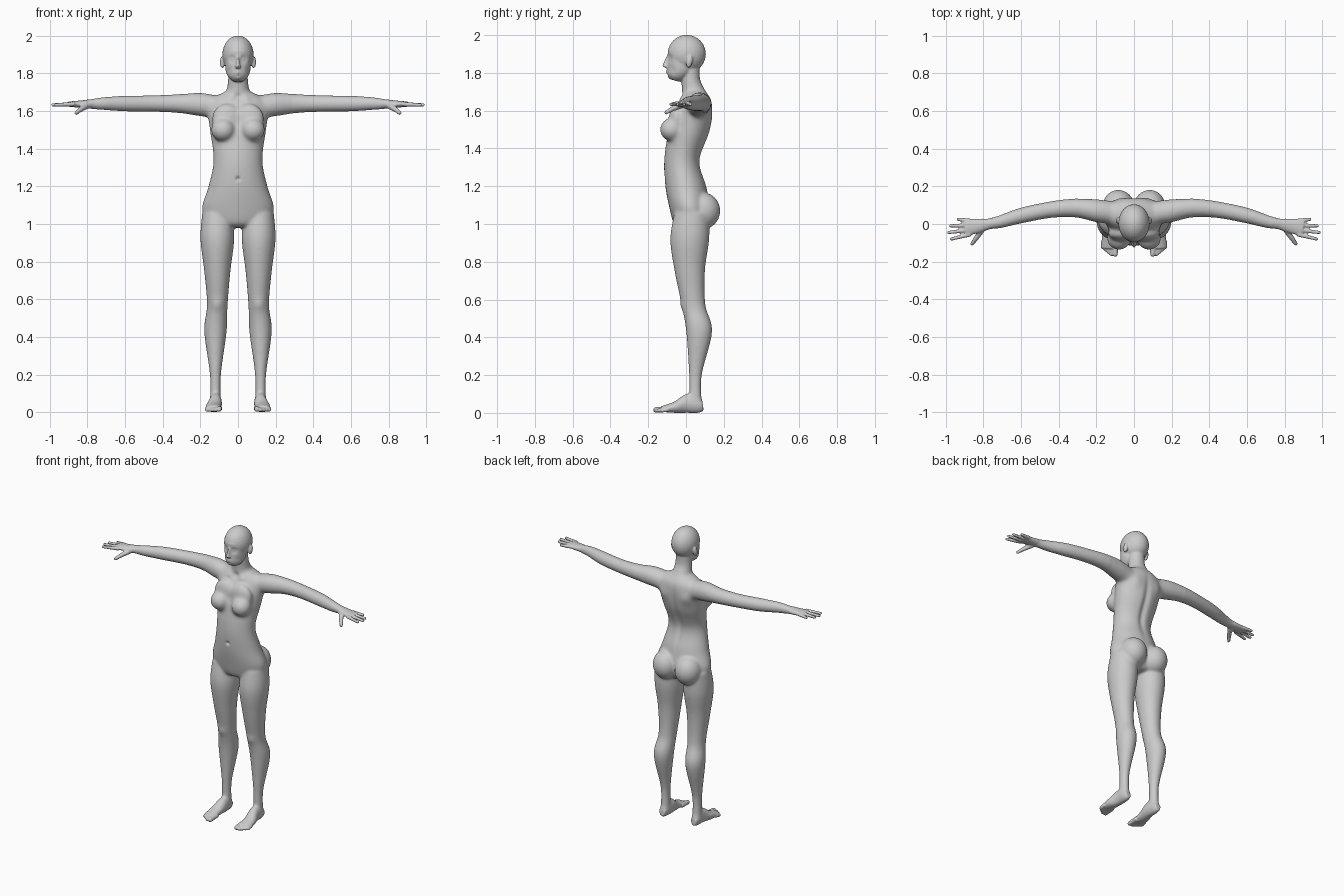
import bpy
import bmesh
from math import cos, sin, pi, exp
from mathutils import Vector, Matrix

cube = bpy.data.objects.get("Cube")
if cube:
    bpy.data.objects.remove(cube, do_unlink=True)

bm = bmesh.new()
SIDES = 32
STEPS = 6


def spline(rows):
    """Catmull-Rom interpolation through rows of numbers."""
    last = len(rows) - 1
    for i in range(last):
        before, start, end, after = (rows[min(max(i + k, 0), last)] for k in (-1, 0, 1, 2))
        for step in range(STEPS):
            t = step / STEPS
            blended = []
            for a, b, c, d in zip(before, start, end, after):
                slope_in, slope_out = (c - a) / 2, (d - b) / 2
                bend = 3 * (c - b) - 2 * slope_in - slope_out
                twist = slope_in + slope_out - 2 * (c - b)
                blended.append(b + t * (slope_in + t * (bend + t * twist)))
            yield blended
    yield rows[last]


def tube(rows, depth_ratio=1.0):
    """Oval skin along a path; each row is x, y, z, half width and maybe half depth."""
    rows = [row if len(row) > 4 else (*row, row[-1] * depth_ratio) for row in rows]
    way = (Vector(rows[-1][:3]) - Vector(rows[0][:3])).normalized()
    upright = abs(way.z) > max(abs(way.x), abs(way.y))
    reference = Vector((0, 1, 0)) if upright else Vector((0, 0, 1))
    side = way.cross(reference).normalized()
    up = side.cross(way)
    loops = []
    for x, y, z, width, depth in spline(rows):
        center = Vector((x, y, z))
        angles = [2 * pi * i / SIDES for i in range(SIDES)]
        loops.append([bm.verts.new(center + side * width * cos(a) + up * depth * sin(a)) for a in angles])
    for near, far in zip(loops, loops[1:]):
        for i in range(SIDES):
            bm.faces.new((near[i - 1], near[i], far[i], far[i - 1]))
    bm.faces.new(loops[0])
    bm.faces.new(loops[-1])


def ellipsoid(center, radii, tilt=0.0):
    matrix = Matrix.Translation(center) @ Matrix.Rotation(tilt, 4, 'X') @ Matrix.Diagonal((*radii, 1))
    bmesh.ops.create_uvsphere(bm, u_segments=SIDES, v_segments=SIDES // 2, radius=1, matrix=matrix)


def digit(points, radius, taper):
    """Finger or toe that narrows to a round tip."""
    last = len(points) - 1
    sizes = [radius * (1 - (1 - taper) * i / last) for i in range(len(points))]
    tube([(*point, size) for point, size in zip(points, sizes)])
    ellipsoid(points[-1], [sizes[-1]] * 3)


# Leg, from hip to ankle
tube([(.11, .03, 1.06, .08), (.11, .02, .92, .09), (.11, .02, .75, .07), (.11, .04, .57, .055),
      (.12, .07, .43, .06), (.12, .05, .2, .03), (.12, .05, .05, .03)], depth_ratio=1.15)

# Foot and toes
tube([(.12, .09, .04, .02, .03), (.12, .06, .05, .03, .05), (.12, 0, .05, .035, .05),
      (.13, -.06, .03, .04, .03), (.13, -.13, .02, .04, .015)])
digit([(.1, -.09, .02), (.1, -.16, .016)], .016, .9)
for i in range(4):
    x = .12 + .015 * i
    tip = -.16 + .012 * i
    digit([(x, -.09, .02), (x, tip, .012)], .012, .9)

# Arm and palm
tube([(.1, .06, 1.62, .06), (.2, .07, 1.635, .063), (.32, .085, 1.64, .05), (.45, .075, 1.64, .044),
      (.6, .045, 1.64, .042), (.72, .01, 1.64, .034), (.79, 0, 1.637, .026)])
tube([(.77, 0, 1.64, .03, .025), (.83, -.01, 1.637, .038, .02), (.9, -.02, 1.637, .045, .014)])

# Fingers and thumb
for i, reach in enumerate((.97, .985, .975, .935)):
    base = -.055 + .024 * i
    tip = -.08 + .035 * i
    knuckle = Vector((.87, base, 1.637))
    end = Vector((reach, tip, 1.633))
    digit([knuckle, (knuckle + end) / 2, end], .012, .75)
digit([(.8, -.02, 1.63), (.835, -.07, 1.61), (.86, -.105, 1.59)], .017, .6)

# Buttock, breast, upper chest and ear
ellipsoid((.083, .09, 1.07), (.086, .092, .097))
ellipsoid((.08, -.077, 1.5), (.065, .062, .062))
ellipsoid((.06, -.05, 1.56), (.08, .04, .08))
ellipsoid((.083, .018, 1.86), (.013, .017, .033), tilt=-.2)

# Copy the side parts across the body
copy = bmesh.ops.duplicate(bm, geom=bm.verts[:] + bm.edges[:] + bm.faces[:])["geom"]
bmesh.ops.scale(bm, vec=(-1, 1, 1), verts=[g for g in copy if isinstance(g, bmesh.types.BMVert)])


def centred(*rows):
    """Upright tube on the midline; each row is z, y, half width and half depth."""
    tube([(0, y, z, width, depth) for z, y, width, depth in rows])


# Torso
centred((1.7, .05, .08, .06), (1.64, .05, .16, .09), (1.5, .02, .15, .11), (1.34, -.02, .13, .095),
        (1.2, 0, .157, .11), (1.08, .02, .192, .108), (1, .02, .15, .085), (.98, .02, .07, .05))

# Neck
centred((1.85, .02, .05, .055), (1.76, .025, .053, .05), (1.7, .04, .065, .063), (1.65, .05, .09, .07))

# Skull, face and nose
ellipsoid((0, .004, 1.9), (.083, .101, .101))
centred((1.9, -.02, .07, .08), (1.82, -.03, .066, .07), (1.78, -.05, .05, .05), (1.76, -.06, .025, .025))
centred((1.885, -.09, .007, .015), (1.85, -.1, .01, .02), (1.835, -.105, .015, .02), (1.825, -.1, .012, .01))

bmesh.ops.recalc_face_normals(bm, faces=bm.faces[:])

# Fuse the parts into one skin
rough = bpy.data.meshes.new("rough_body")
bm.to_mesh(rough)
bm.free()
body = bpy.data.objects.new("body", rough)
bpy.context.collection.objects.link(body)
remesh = body.modifiers.new("fuse", 'REMESH')
remesh.mode = 'VOXEL'
remesh.voxel_size = .005
graph = bpy.context.evaluated_depsgraph_get()
skin = bpy.data.meshes.new_from_object(body.evaluated_get(graph))
body.modifiers.clear()
body.data = skin
bpy.data.meshes.remove(rough)
skin.name = "body"

# Blend the joins, keeping hands, feet and face crisp
bm = bmesh.new()
bm.from_mesh(skin)


def relax(verts, times):
    for _ in range(times):
        bmesh.ops.smooth_vert(bm, verts=verts, factor=.5, use_axis_x=True, use_axis_y=True, use_axis_z=True)


relax(bm.verts[:], 2)
relax([v for v in bm.verts if abs(v.co.x) < .8 and .05 < v.co.z < 1.75], 20)
relax([v for v in bm.verts if abs(v.co.x) < .3 and 1.4 < v.co.z < 1.73], 25)


def stroke(x, y, z, radius, push):
    """Soft brush on both sides, pushing back (+) or forward (-)."""
    for v in bm.verts:
        if abs(v.co.z - z) < 3 * radius:
            gap = (Vector((abs(v.co.x), v.co.y, v.co.z)) - Vector((x, y, z))).length
            v.co.y += push * exp(-(gap / radius) ** 2)


# Face details: eye socket, eyeball, cheek hollow, lips, mouth line, chin
stroke(.033, -.09, 1.876, .017, .011)
stroke(.032, -.08, 1.876, .01, -.006)
stroke(.05, -.07, 1.815, .018, .004)
stroke(0, -.1, 1.805, .015, -.007)
stroke(.01, -.105, 1.805, .005, .004)
stroke(0, -.1, 1.787, .008, .004)
stroke(0, -.095, 1.775, .014, -.004)

# Body details: navel, throat notch, collarbone, shoulder blade, kneecap
stroke(0, -.11, 1.24, .011, .012)
stroke(0, -.03, 1.675, .02, .01)
stroke(.05, -.03, 1.67, .02, -.006)
stroke(.09, .12, 1.57, .045, .01)
stroke(.11, -.02, .57, .03, -.006)

# Spine furrow
for v in bm.verts:
    if abs(v.co.x) < .08 and v.co.y > .04:
        v.co.y -= .013 * exp(-(v.co.x / .022) ** 2 - ((v.co.z - 1.42) / .17) ** 2)

bm.to_mesh(skin)
bm.free()

# Plain grey skin
grey = bpy.data.materials.new("plain_grey")
grey.use_nodes = True
color = (.6, .6, .6, 1)
grey.diffuse_color = color
grey.node_tree.nodes["Principled BSDF"].inputs["Base Color"].default_value = color
skin.materials.clear()
skin.materials.append(grey)
skin.shade_smooth()
